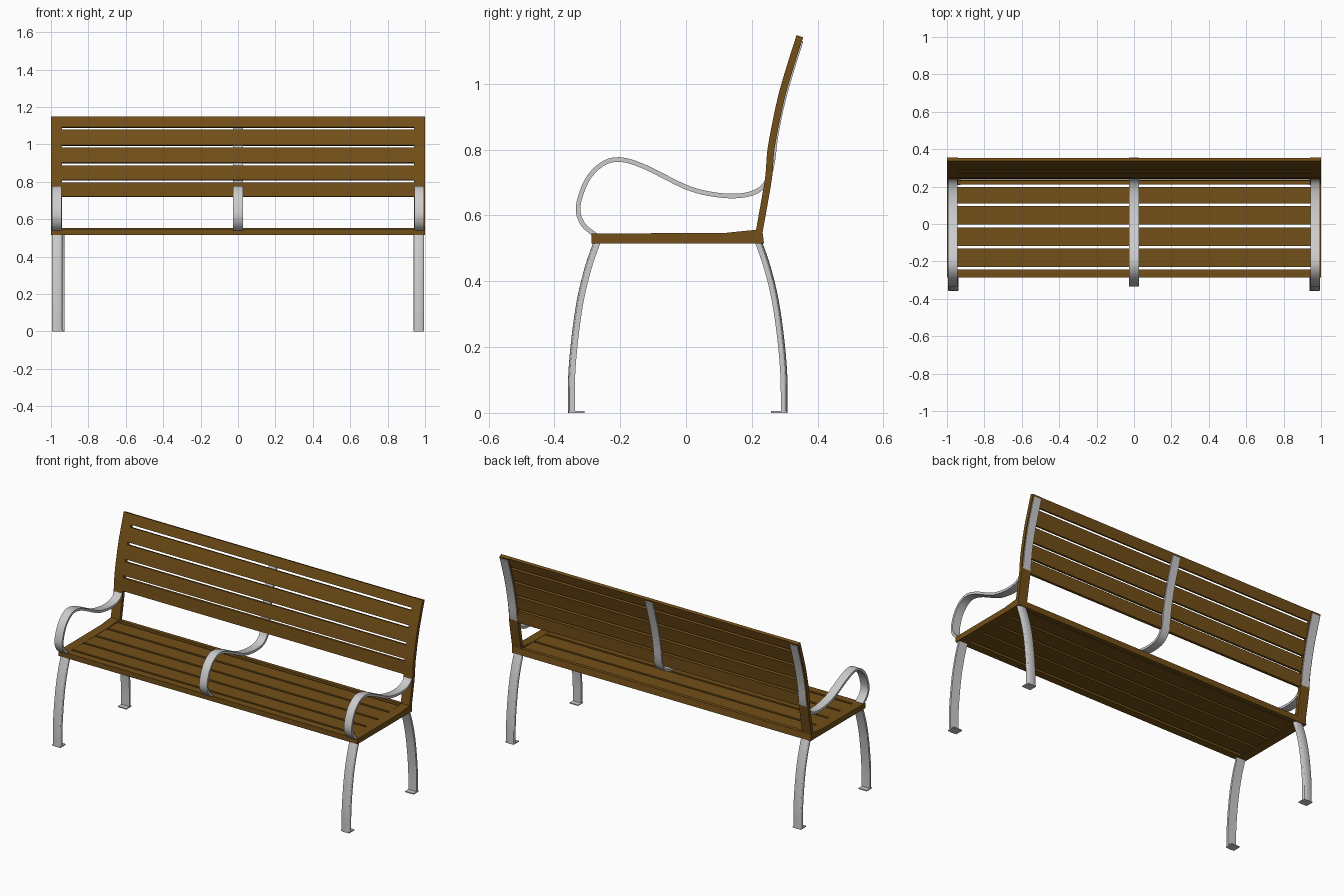
import bpy, bmesh, math
from mathutils import Vector

if "Cube" in bpy.data.objects:
    bpy.data.objects.remove(bpy.data.objects["Cube"])

wood = bpy.data.materials.new("brown_wood")
wood.diffuse_color = (0.17, 0.078, 0.009, 1)
wood.use_nodes = True
wood.node_tree.nodes["Principled BSDF"].inputs["Base Color"].default_value = wood.diffuse_color


def finish(name, bm, mat=None):
    bmesh.ops.recalc_face_normals(bm, faces=bm.faces)
    me = bpy.data.meshes.new(name)
    bm.to_mesh(me)
    bm.free()
    me.polygons.foreach_set("use_smooth", [True] * len(me.polygons))
    me.set_sharp_from_angle(angle=math.radians(30))
    if mat:
        me.materials.append(mat)
    ob = bpy.data.objects.new(name, me)
    bpy.context.collection.objects.link(ob)
    return ob


def smooth_path(pts, steps=4):
    """Catmull-Rom curve through (y, z) points."""
    p = [Vector(q) for q in pts]
    p = [2 * p[0] - p[1]] + p + [2 * p[-1] - p[-2]]
    out = []
    for i in range(1, len(p) - 2):
        a, b, c, d = p[i - 1:i + 3]
        for s in range(steps):
            t = s / steps
            out.append(0.5 * (2 * b + (c - a) * t + (2 * a - 5 * b + 4 * c - d) * t * t
                              + (3 * b - a - 3 * c + d) * t ** 3))
    return out + [p[-2]]


def normals(path):
    res = []
    for i in range(len(path)):
        t = (path[min(i + 1, len(path) - 1)] - path[max(i - 1, 0)]).normalized()
        res.append(Vector((-t.y, t.x)))
    return res


def sweep(name, path, section, x=0.0, mat=None, flip=1):
    """Sweep a section of (x, normal offset) points along a (y, z) path."""
    bm = bmesh.new()
    rings = []
    for p, n in zip(path, normals(path)):
        rings.append([bm.verts.new((x + u, p.x + flip * n.x * v, p.y + flip * n.y * v))
                      for u, v in section])
    k = len(section)
    for a, b in zip(rings, rings[1:]):
        for i in range(k):
            bm.faces.new((a[i], a[(i + 1) % k], b[(i + 1) % k], b[i]))
    bm.faces.new(rings[0])
    bm.faces.new(rings[-1])
    return finish(name, bm, mat)


def rect(hw, v0, v1):
    return [(-hw, v0), (hw, v0), (hw, v1), (-hw, v1)]


def extrude(name, outline, x0, x1, mat=None):
    """Extrude a (y, z) outline along x."""
    bm = bmesh.new()
    f = bm.faces.new([bm.verts.new((x0, y, z)) for y, z in outline])
    r = bmesh.ops.extrude_face_region(bm, geom=[f])
    for v in r["geom"]:
        if isinstance(v, bmesh.types.BMVert):
            v.co.x = x1
    return finish(name, bm, mat)


def box(name, x0, x1, y0, y1, z0, z1, mat=None):
    return extrude(name, [(y0, z0), (y1, z0), (y1, z1), (y0, z1)], x0, x1, mat)


# Front face of the curved backrest, bottom to top
back = smooth_path([(0.208, 0.53), (0.226, 0.63), (0.241, 0.72), (0.249, 0.81),
                    (0.278, 0.955), (0.308, 1.06), (0.336, 1.148)], 6)


def back_at(z):
    for a, b in zip(back, back[1:]):
        if z <= b.y:
            return a.lerp(b, (z - a.y) / (b.y - a.y))
    return back[-1].copy()


# Backrest side posts and slats
for side in (-1, 1):
    sweep("back_post", back, rect(0.03, -0.021, 0), side * 0.97, wood)
for z0, z1 in [(0.72, 0.796), (0.81, 0.888), (0.902, 0.983), (0.997, 1.078), (1.092, 1.148)]:
    path = [back_at(z0 + (z1 - z0) * i / 4) for i in range(5)]
    sweep("back_slat", path, rect(0.945, -0.018, 0), 0, wood)

# Seat side rails and slats
for side in (-1, 1):
    extrude("seat_side_rail", [(-0.287, 0.514), (0.237, 0.514), (0.232, 0.556), (0.208, 0.556),
                               (0.12, 0.547), (-0.287, 0.545)], side * 0.945, side * 1.0, wood)
cuts = [-0.236, -0.124, -0.011, 0.102]
for y0, y1 in zip(cuts, cuts[1:] + [0.206]):
    box("seat_slat", -0.95, 0.95, y0 + 0.007, y1 - 0.007, 0.517, 0.545, wood)
box("seat_front_rail", -0.95, 0.95, -0.287, -0.242, 0.514, 0.545, wood)
extrude("seat_back_rail", [(0.21, 0.514), (0.237, 0.514), (0.232, 0.553), (0.21, 0.553)],
        -0.95, 0.95, wood)

# Armrest straps: loop over the seat, then run up behind the backrest
arm = [(-0.275, 0.54), (-0.313, 0.573), (-0.328, 0.625), (-0.302, 0.705), (-0.256, 0.755),
       (-0.202, 0.77), (-0.126, 0.748), (-0.005, 0.688), (0.071, 0.666), (0.147, 0.659),
       (0.208, 0.67), (0.244, 0.7)]
for z in (0.76, 0.85, 0.95, 1.05, 1.135):
    p = back_at(z)
    arm.append((p.x + 0.018, p.y - 0.004))
arm = smooth_path(arm)
for name, x in (("left_arm", -0.968), ("middle_arm", 0), ("right_arm", 0.968)):
    sweep(name, arm, rect(0.0255, -0.007, 0.007), x)

# Bowed legs with a domed outer face, plus foot plates
leg = smooth_path([(-0.268, 0.525), (-0.297, 0.44), (-0.321, 0.34), (-0.338, 0.22),
                   (-0.347, 0.11), (-0.348, 0.0)])
dome = [(0.028 * math.cos(a), -0.002 - 0.009 * math.sin(a))
        for a in (math.pi * i / 8 for i in range(9))] + [(-0.028, 0.01), (0.028, 0.01)]
for side in (-1, 1):
    x = side * 0.966
    sweep("front_leg", leg, dome, x)
    box("front_foot", x - 0.028, x + 0.028, -0.357, -0.308, 0, 0.006)
    if side < 0:
        x += 0.01
    mirrored = [Vector((-0.05 - p.x, p.y)) for p in leg]
    sweep("back_leg", mirrored, dome, x, flip=-1)
    box("back_foot", x - 0.028, x + 0.028, 0.258, 0.307, 0, 0.006)
